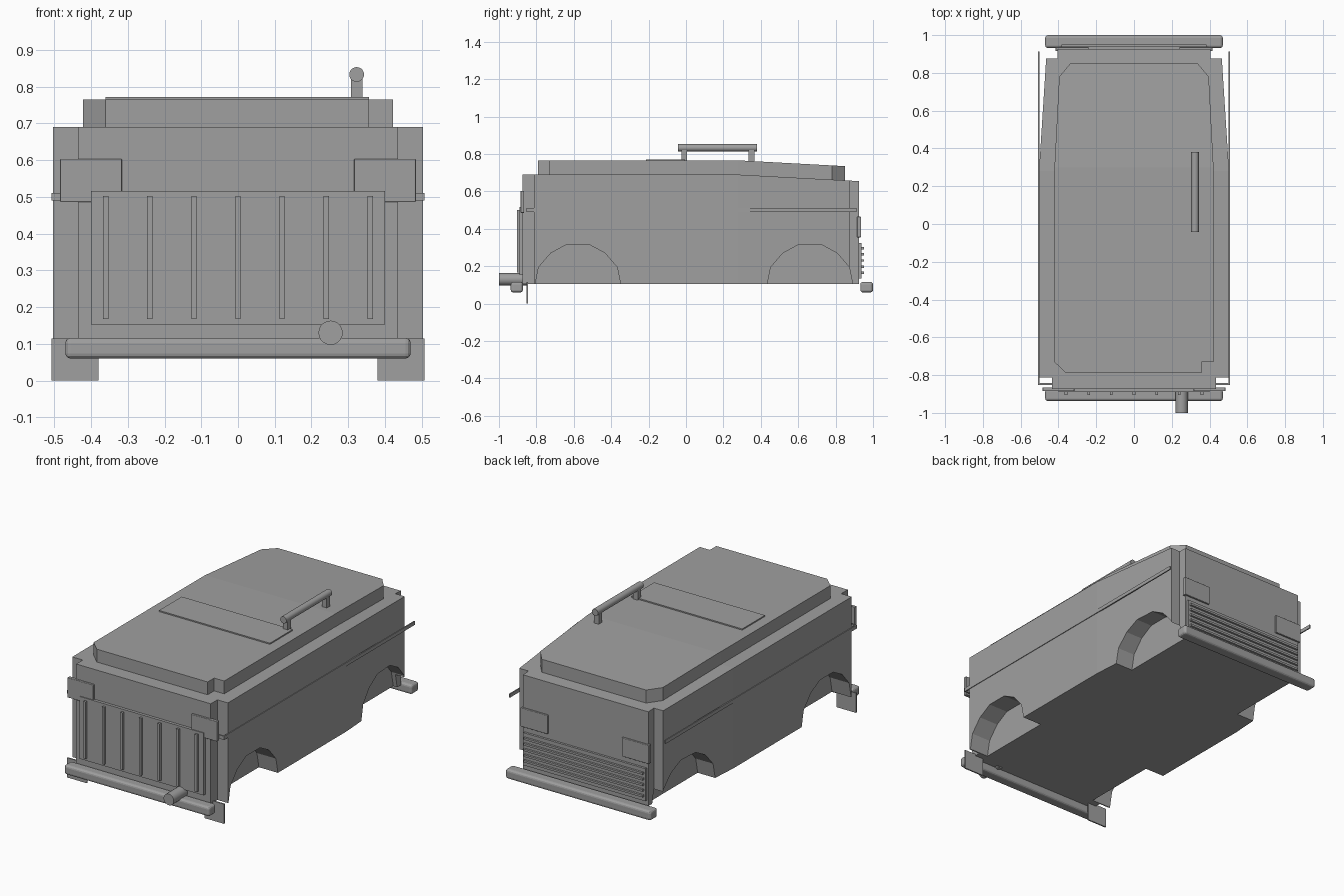
import bpy, bmesh, math
from mathutils import Vector

if "Cube" in bpy.data.objects:
    bpy.data.objects.remove(bpy.data.objects["Cube"])

grey = bpy.data.materials.new("body grey")
grey.diffuse_color = (0.35, 0.35, 0.35, 1)
grey.use_nodes = True
grey.node_tree.nodes["Principled BSDF"].inputs["Base Color"].default_value = grey.diffuse_color


def finish(name, bm):
    bmesh.ops.recalc_face_normals(bm, faces=bm.faces)
    me = bpy.data.meshes.new(name)
    bm.to_mesh(me)
    bm.free()
    ob = bpy.data.objects.new(name, me)
    bpy.context.collection.objects.link(ob)
    me.materials.append(grey)
    return ob


def box(name, x, y, z, bevel=0):
    bm = bmesh.new()
    bmesh.ops.create_cube(bm, size=1)
    for v in bm.verts:
        v.co = [(a + b) / 2 + c * (b - a) for (a, b), c in zip((x, y, z), v.co)]
    ob = finish(name, bm)
    if bevel:
        m = ob.modifiers.new("rounding", 'BEVEL')
        m.width, m.segments = bevel, 3
    return ob


def rod(name, x, z, r, y0, y1):
    bm = bmesh.new()
    bmesh.ops.create_cone(bm, cap_ends=True, segments=20, radius1=r, radius2=r, depth=y1 - y0)
    for v in bm.verts:
        v.co = (x + v.co.x, (y0 + y1) / 2 + v.co.z, z + v.co.y)
    for f in bm.faces:
        f.smooth = len(f.verts) == 4
    return finish(name, bm)


def prism(bm, pts, offset):
    f = bm.faces.new([bm.verts.new(p) for p in pts])
    ext = bmesh.ops.extrude_face_region(bm, geom=[f])
    bmesh.ops.translate(bm, vec=offset, verts=[g for g in ext['geom'] if isinstance(g, bmesh.types.BMVert)])


def sloped_slab(name, outline, z0, z1, bend, bottom_slope, top_slope):
    """Extrude a plan outline; beyond the bend line the faces fall away."""
    bm = bmesh.new()
    prism(bm, [(x, y, z0) for x, y in outline], Vector((0, 0, z1 - z0)))
    bmesh.ops.bisect_plane(bm, geom=bm.verts[:] + bm.edges[:] + bm.faces[:],
                           plane_co=(0, bend, 0), plane_no=(0, 1, 0))
    for v in bm.verts:
        slope = top_slope if v.co.z > (z0 + z1) / 2 else bottom_slope
        v.co.z -= slope * max(0, v.co.y - bend)
    return finish(name, bm)


# Main body with stepped corners and a tapered nose
half = [(.435, -.873), (.435, -.812), (.503, -.812), (.503, .28), (.465, .875), (.405, .875), (.405, .926)]
body = sloped_slab("body", half + [(-x, y) for x, y in reversed(half)], .105, .69, .28, 0, .054)

# Wheel arches cut into both sides
arch = [(-.228, -.03), (-.228, .105), (-.21, .195), (-.145, .27), (-.062, .315),
        (.062, .315), (.145, .27), (.21, .195), (.228, .105), (.228, -.03)]
bm = bmesh.new()
for cy in (-.578, .663):
    for s in (-1, 1):
        prism(bm, [(s * .38, cy + y, z) for y, z in arch], Vector((s * .2, 0, 0)))
cutter = finish("arch_cutter", bm)
cutter.hide_render = True
cutter.hide_viewport = True
cut = body.modifiers.new("arches", 'BOOLEAN')
cut.object, cut.solver = cutter, 'EXACT'

# Raised roof deck, one rear corner chamfered and the other notched
deck = [(-.36, -.79), (.357, -.79), (.357, -.73), (.422, -.73), (.422, .28), (.396, .78), (.337, .85),
        (-.337, .85), (-.396, .78), (-.422, .28), (-.422, -.73)]
sloped_slab("roof_deck", deck, .68, .765, .3, .054, .054)

# Roof hatch and grab rail
box("roof_hatch", (-.36, .357), (-.215, -.005), (.76, .772))
rod("roof_rail", .323, .833, .02, -.043, .38)
for y in (-.01, .35):
    box("rail_post", (.308, .339), (y - .015, y + .015), (.755, .825))

# Ribbed tailgate
box("tailgate", (-.4, .4), (-.89, -.86), (.152, .516))
for i in range(-3, 4):
    box("tailgate_rib", (i * .12 - .007, i * .12 + .007), (-.904, -.88), (.167, .502))

# Grille with horizontal slats
box("grille", (-.395, .395), (.91, .939), (.135, .325))
for i in range(5):
    z = .165 + i * .033
    box("grille_slat", (-.385, .385), (.93, .951), (z - .006, z + .006))

# Bumpers and exhaust
box("tail_bumper", (-.47, .47), (-.937, -.872), (.06, .116), .014)
box("nose_bumper", (-.47, .47), (.932, 1.0), (.06, .116), .014)
rod("exhaust", .252, .13, .033, -1.0, -.85)

# Lamps, mud flaps and side trim on both sides
for s in (-1, 1):
    def side(a, b):
        return tuple(sorted((s * a, s * b)))
    box("tail_lamp", side(.316, .484), (-.885, -.865), (.486, .603), .003)
    box("head_lamp", side(.24, .415), (.915, .936), (.355, .465), .003)
    box("mud_flap", side(.38, .507), (-.853, -.845), (0, .115))
    box("side_trim", side(.5, .507), (-.853, .912), (.49, .511))
    box("trim_return", side(.43, .507), (-.853, -.843), (.49, .511))
